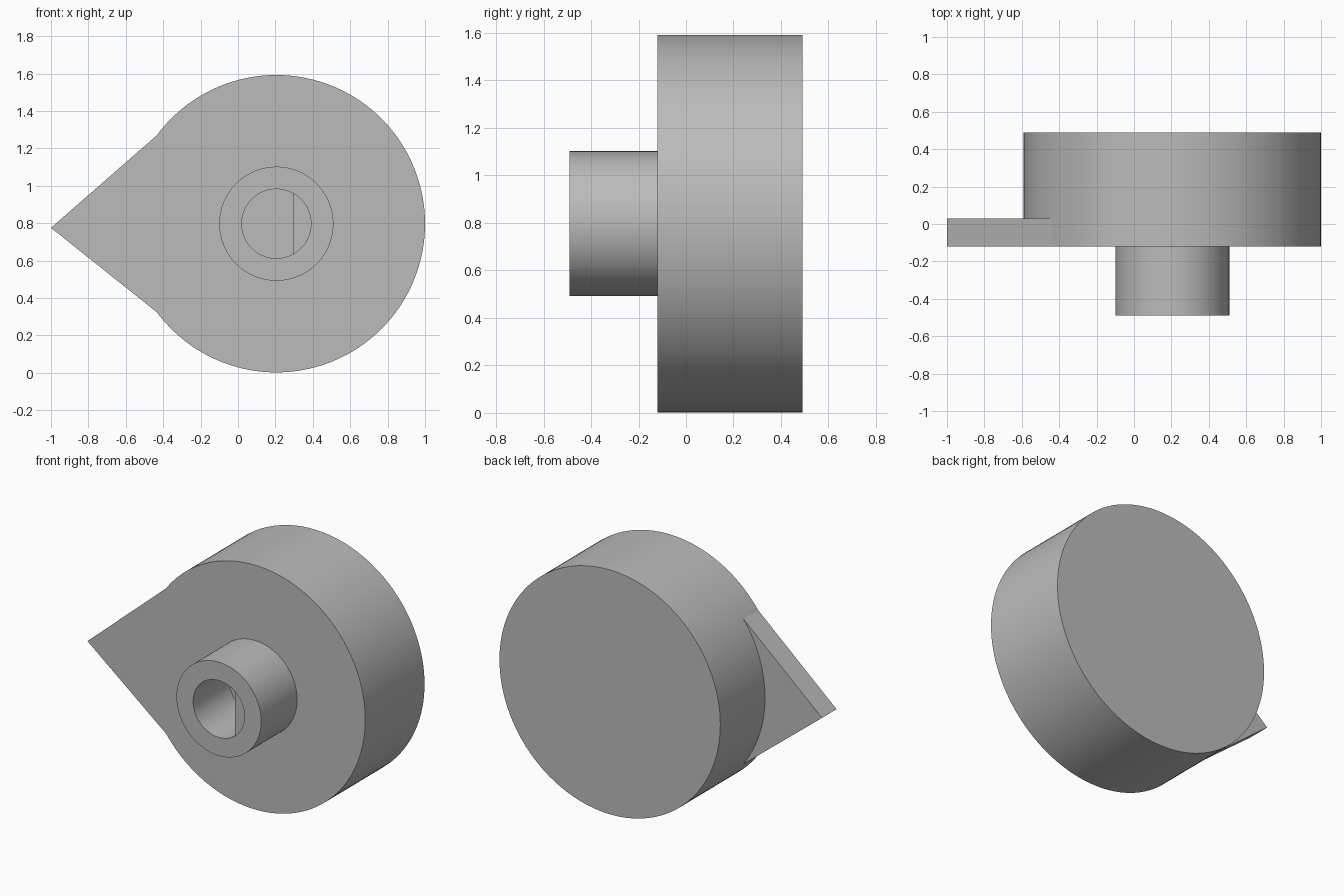
import bpy
import bmesh
from math import cos, sin, pi, acos, atan2

cube = bpy.data.objects.get("Cube")
if cube:
    bpy.data.objects.remove(cube, do_unlink=True)

# Single plain grey
grey = bpy.data.materials.new("plain_grey")
grey.use_nodes = True
colour = (0.5, 0.5, 0.5, 1)
grey.diffuse_color = colour
grey.node_tree.nodes["Principled BSDF"].inputs["Base Color"].default_value = colour

CX, CZ = 0.205, 0.797
DISC_R, COLLAR_R, BORE_R = 0.795, 0.305, 0.185
FACE_Y, BACK_Y, MOUTH_Y = -0.12, 0.49, -0.49


def arc(radius, start=0.0, end=2 * pi, steps=128, closed=True):
    """Points on an arc about the knob axis, as (x, z)."""
    count = steps if closed else steps + 1
    angles = [start + (end - start) * i / steps for i in range(count)]
    return [(CX + radius * cos(a), CZ + radius * sin(a)) for a in angles]


def prism(name, outline, y0, y1, hole=None):
    """Extrude an outline, or the ring between outline and hole, along y."""
    bm = bmesh.new()
    outer = [bm.verts.new((x, y0, z)) for x, z in outline]
    if hole:
        inner = [bm.verts.new((x, y0, z)) for x, z in hole]
        n = len(outer)
        faces = [bm.faces.new((outer[i], outer[(i + 1) % n],
                               inner[(i + 1) % n], inner[i])) for i in range(n)]
    else:
        faces = [bm.faces.new(outer)]
    grown = bmesh.ops.extrude_face_region(bm, geom=faces, use_keep_orig=True)
    moved = [v for v in grown["geom"] if isinstance(v, bmesh.types.BMVert)]
    bmesh.ops.translate(bm, verts=moved, vec=(0, y1 - y0, 0))
    bmesh.ops.recalc_face_normals(bm, faces=bm.faces[:])
    mesh = bpy.data.meshes.new(name)
    bm.to_mesh(mesh)
    bm.free()
    mesh.materials.append(grey)
    obj = bpy.data.objects.new(name, mesh)
    bpy.context.collection.objects.link(obj)
    bpy.ops.object.select_all(action="DESELECT")
    obj.select_set(True)
    bpy.context.view_layer.objects.active = obj
    bpy.ops.object.shade_smooth_by_angle(angle=pi / 6)
    return obj


# Main round body
prism("knob_disc", arc(DISC_R), FACE_Y, BACK_Y)

# Flat pointer, its base curved to follow the disc
corner = atan2(0.48, -0.635)
pointer = [(-1.0, 0.775)] + arc(DISC_R - 0.002, corner, 2 * pi - corner, 32, False)
prism("pointer", pointer, FACE_Y, 0.03)

# Hollow collar on the front
prism("shaft_collar", arc(COLLAR_R), MOUTH_Y, FACE_Y, hole=arc(BORE_R))

# Flat key inside the bore, set back from the mouth
key_r = BORE_R + 0.015
half = acos(0.09 / key_r)
prism("bore_flat", arc(key_r, -half, half, 24, False), MOUTH_Y + 0.037, FACE_Y)
